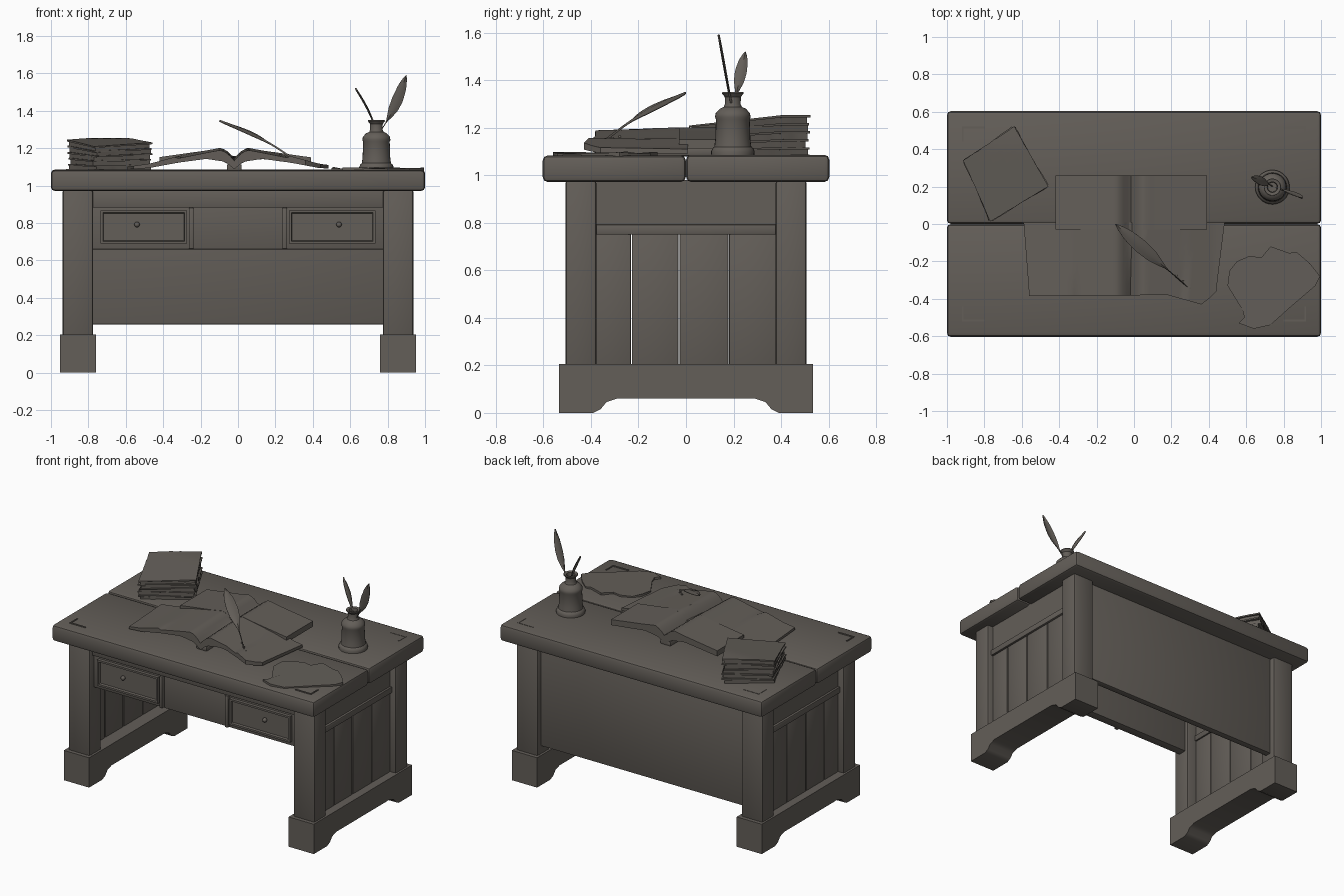
import bpy, bmesh, math, random
from mathutils import Vector

if "Cube" in bpy.data.objects:
    bpy.data.objects.remove(bpy.data.objects["Cube"])

random.seed(4)
mat = bpy.data.materials.new("weathered grey brown")
mat.diffuse_color = (0.125, 0.112, 0.098, 1)
mat.use_nodes = True
mat.node_tree.nodes["Principled BSDF"].inputs["Base Color"].default_value = mat.diffuse_color


def finish(name, bm):
    bmesh.ops.recalc_face_normals(bm, faces=bm.faces)
    me = bpy.data.meshes.new(name)
    bm.to_mesh(me)
    bm.free()
    me.materials.append(mat)
    ob = bpy.data.objects.new(name, me)
    bpy.context.collection.objects.link(ob)
    return ob


def bevel_all(bm, w):
    edges = [e for e in bm.edges if e.calc_face_angle(0) > 0.6]
    bmesh.ops.bevel(bm, geom=edges, offset=w, segments=2, profile=0.5, affect='EDGES')


def box(name, lo, hi, bev=0.0, inset=None):
    bm = bmesh.new()
    bmesh.ops.create_cube(bm, size=1)
    for v in bm.verts:
        v.co = [lo[i] + (v.co[i] + 0.5) * (hi[i] - lo[i]) for i in range(3)]
    if inset:  # recessed front face
        f = min(bm.faces, key=lambda f: f.calc_center_median().y)
        bmesh.ops.inset_region(bm, faces=[f], thickness=inset, depth=0)
        bmesh.ops.inset_region(bm, faces=[f], thickness=0.006, depth=-0.014)
    if bev:
        bevel_all(bm, bev)
    return finish(name, bm)


def prism(name, pts, place, a, b, bev=0.0, wobble=0.0):
    bm = bmesh.new()
    lo = [bm.verts.new(place(p, q, a)) for p, q in pts]
    hi = [bm.verts.new(place(p, q, b + random.uniform(0, wobble))) for p, q in pts]
    n = len(pts)
    bm.faces.new(lo)
    bm.faces.new(hi)
    for i in range(n):
        j = (i + 1) % n
        bm.faces.new((lo[i], lo[j], hi[j], hi[i]))
    if bev:
        bevel_all(bm, bev)
    return finish(name, bm)


def slab(name, nu, nv, fn):
    """Closed sheet; fn(u, v) gives a top and a bottom point."""
    bm = bmesh.new()
    g = [[[bm.verts.new(p) for p in fn(i / nu, j / nv)] for j in range(nv + 1)] for i in range(nu + 1)]
    for i in range(nu):
        for j in range(nv):
            for k in (0, 1):
                bm.faces.new((g[i][j][k], g[i + 1][j][k], g[i + 1][j + 1][k], g[i][j + 1][k]))
    rim = ([(i, 0) for i in range(nu)] + [(nu, j) for j in range(nv)]
           + [(i, nv) for i in range(nu, 0, -1)] + [(0, j) for j in range(nv, 0, -1)])
    for (a, b), (c, d) in zip(rim, rim[1:] + rim[:1]):
        bm.faces.new((g[a][b][0], g[c][d][0], g[c][d][1], g[a][b][1]))
    return finish(name, bm)


def lerp_table(t, x):
    for (a, p), (b, q) in zip(t, t[1:]):
        if x <= b:
            return p + (q - p) * max(0, x - a) / (b - a)
    return t[-1][1]


# Table top: two planks with small corner inlays
box("top_plank_front", (-1, -0.603, 0.972), (1, -0.001, 1.083), 0.02)
box("top_plank_back", (-1, 0.001, 0.972), (1, 0.603, 1.086), 0.02)
for sx in (-1, 1):
    for sy in (-1, 1):
        x0, x1 = sorted((sx * 0.80, sx * 0.92))
        y0, y1 = sorted((sy * 0.51, sy * 0.52))
        box("corner_inlay_long", (x0, y0, 1.08), (x1, y1, 1.088))
        x0, x1 = sorted((sx * 0.912, sx * 0.92))
        y0, y1 = sorted((sy * 0.44, sy * 0.52))
        box("corner_inlay_short", (x0, y0, 1.08), (x1, y1, 1.088))

# Legs on both sides: arched foot, posts, plank panel, rail
half = [(0.535, 0), (0.39, 0), (0.36, 0.015), (0.335, 0.045), (0.29, 0.06)]
foot = [(-y, z) for y, z in half] + half[::-1] + [(0.535, 0.205), (-0.535, 0.205)]
for s in (-1, 1):
    def across(a, b):
        return sorted((s * a, s * b))
    a, b = across(0.76, 0.952)
    prism("foot_rail", foot, lambda y, z, x: (x, y, z), a, b, 0.012)
    a, b = across(0.775, 0.938)
    for t in (-1, 1):
        y0, y1 = sorted((t * 0.377, t * 0.508))
        box("corner_post", (a, y0, 0.19), (b, y1, 0.98), 0.014)
    a, b = across(0.85, 0.895)
    cuts = [-0.39, -0.23, -0.03, 0.18, 0.39]
    for y0, y1 in zip(cuts, cuts[1:]):
        box("side_plank", (a, y0 + 0.002, 0.19), (b, y1 - 0.002, 0.76), 0.006)
    box("side_upper_panel", (a, -0.39, 0.76), (b, 0.39, 0.98))
    a, b = across(0.84, 0.91)
    box("side_rail", (a, -0.385, 0.75), (b, 0.385, 0.792), 0.006)

# Back panel
box("back_panel", (-0.79, 0.425, 0.258), (0.79, 0.47, 0.98), 0.004)

# Front apron with two drawers
box("front_apron", (-0.79, -0.462, 0.66), (0.79, -0.40, 0.975), 0.004)
box("apron_upper_strip", (-0.79, -0.475, 0.882), (0.79, -0.45, 0.975), 0.004)
for s in (-1, 1):
    a, b = sorted((s * 0.272, s * 0.735))
    box("drawer_front", (a, -0.485, 0.69), (b, -0.45, 0.868), 0, 0.018)
    a, b = sorted((s * 0.238, s * 0.262))
    box("drawer_divider", (a, -0.485, 0.664), (b, -0.45, 0.882), 0.004)
    bm = bmesh.new()
    bmesh.ops.create_uvsphere(bm, u_segments=12, v_segments=8, radius=0.015)
    bmesh.ops.translate(bm, verts=bm.verts, vec=(s * 0.54, -0.48, 0.792))
    finish("drawer_knob", bm)

# Open book: narrow back half, wider front half with spread sheets
TOP = [(0, 1.145), (0.03, 1.18), (0.07, 1.203), (0.15, 1.188), (0.3, 1.158), (0.45, 1.118), (0.58, 1.1)]
LOW = [(0, 1.09), (0.05, 1.13), (0.15, 1.145), (0.3, 1.125), (0.45, 1.097), (0.58, 1.088)]
BACK_TOP = TOP[:4] + [(0.42, 1.15)]
BACK_LOW = LOW[:3] + [(0.42, 1.112)]
FRONT_EDGE = [(-0.6, -0.385), (0.18, -0.38), (0.36, -0.43), (0.4, -0.4), (0.45, -0.35)]


def back_pages(u, v):
    x = -0.42 + 0.81 * u
    y = -0.03 + 0.29 * v
    d = abs(x + 0.02)
    return (x, y, lerp_table(BACK_TOP, d)), (x, y, lerp_table(BACK_LOW, d))


def front_pages(u, v):
    w = 1 - v
    x = (-0.59 + 0.03 * w) + u * (1.075 - 0.075 * w)
    y = 0.008 + w * (lerp_table(FRONT_EDGE, x) - 0.008)
    d = abs(x + 0.02)
    return (x, y, lerp_table(TOP, d) - 0.012 * w * (d < 0.3)), (x, y, lerp_table(LOW, d) - 0.002)


slab("book_back_pages", 40, 4, back_pages)
slab("book_front_pages", 50, 6, front_pages)
box("book_spine", (-0.06, -0.37, 1.08), (0.02, 0.255, 1.115), 0.008)

# Feathers: thin quill widening to a curved vane
VANE = [(0, 0.06), (0.3, 0.08), (0.36, 0.35), (0.5, 0.85), (0.65, 1), (0.82, 0.8), (0.94, 0.4), (1, 0.03)]


def feather(name, base, tip, side, width, bow):
    base, tip, side = Vector(base), Vector(tip), Vector(side).normalized()
    n = side.cross(tip - base).normalized()
    bow = Vector(bow)

    def fn(u, v):
        c = base.lerp(tip, u) + bow * math.sin(math.pi * u)
        c += side * (v - 0.5) * width * lerp_table(VANE, u)
        c += n * 0.006 * (1 - abs(2 * v - 1))
        return c + n * 0.0015, c - n * 0.0015
    slab(name, 22, 4, fn)


feather("book_quill", (0.29, -0.34, 1.145), (-0.1, 0.0, 1.345), (0.67, 0.75, 0), 0.075, (0, 0, 0.02))
feather("tall_ink_quill", (0.735, 0.205, 1.25), (0.9, 0.14, 1.592), (0.9, 0, -0.42), 0.06, (0.012, 0, -0.012))
feather("short_ink_quill", (0.75, 0.195, 1.25), (0.625, 0.25, 1.52), (0, 0.95, -0.2), 0.05, (0.01, 0, 0.01))
for i in range(3):  # ink spots by the quill tip
    x, y = 0.22 + 0.035 * i, -0.285 - 0.03 * i
    box("ink_spot", (x, y, 1.13), (x + 0.012, y + 0.012, 1.168 - 0.007 * i), 0.002)

# Ink bottle, turned profile
prof = [(0, 1.08), (0.09, 1.08), (0.092, 1.1), (0.085, 1.115), (0.078, 1.12), (0.074, 1.15), (0.071, 1.235),
        (0.075, 1.245), (0.072, 1.262), (0.055, 1.28), (0.038, 1.288), (0.033, 1.30), (0.034, 1.33),
        (0.046, 1.345), (0.044, 1.35), (0.028, 1.346), (0.025, 1.29), (0, 1.29)]
bm = bmesh.new()
vs = [bm.verts.new((0.74 + r, 0.197, z)) for r, z in prof]
es = [bm.edges.new(p) for p in zip(vs, vs[1:])]
bmesh.ops.spin(bm, geom=vs + es, cent=(0.74, 0.197, 0), axis=(0, 0, 1), angle=math.tau, steps=28)
bmesh.ops.remove_doubles(bm, verts=bm.verts, dist=0.0005)
finish("ink_bottle", bm)

# Stack of ragged papers: inset blocks between wider sheets
C = [Vector(p) for p in ((-0.77, 0.01), (-0.455, 0.2), (-0.64, 0.525), (-0.915, 0.34))]
MID = sum(C, Vector((0, 0))) / 4


def paper(name, f0, f1, scale, rag):
    turn = random.uniform(-0.05, 0.05) if scale < 1 else 0

    def fn(u, v):
        p = C[0].lerp(C[1], u).lerp(C[3].lerp(C[2], u), v) - MID
        k = scale - random.uniform(0, rag)
        x = MID.x + k * (p.x * math.cos(turn) - p.y * math.sin(turn))
        y = MID.y + k * (p.x * math.sin(turn) + p.y * math.cos(turn))
        h = 0.125 + 0.045 * min(1, max(0, (y - 0.01) / 0.4))
        return (x, y, 1.084 + f1 * h), (x, y, 1.084 + f0 * h)
    slab(name, 10, 10, fn)


for i in range(5):
    paper("paper_block", i * 0.2, i * 0.2 + 0.14, 0.95, 0.03)
    paper("paper_sheet", i * 0.2 + 0.14, i * 0.2 + 0.2, 1.0 if i == 4 else 0.99, 0.02)

# Torn loose parchment
torn = [(0.51, -0.25), (0.55, -0.2), (0.62, -0.17), (0.68, -0.18), (0.73, -0.12), (0.83, -0.155), (0.87, -0.15),
        (0.94, -0.21), (0.995, -0.28), (0.97, -0.33), (0.83, -0.45), (0.73, -0.54), (0.64, -0.56),
        (0.56, -0.53), (0.59, -0.5), (0.58, -0.46), (0.5, -0.33)]
prism("loose_parchment", torn, lambda x, y, z: (x, y, z), 1.08, 1.09, 0, 0.01)

bpy.ops.object.select_all(action='SELECT')
bpy.context.view_layer.objects.active = bpy.context.selected_objects[0]
bpy.ops.object.shade_smooth_by_angle(angle=math.radians(35))
